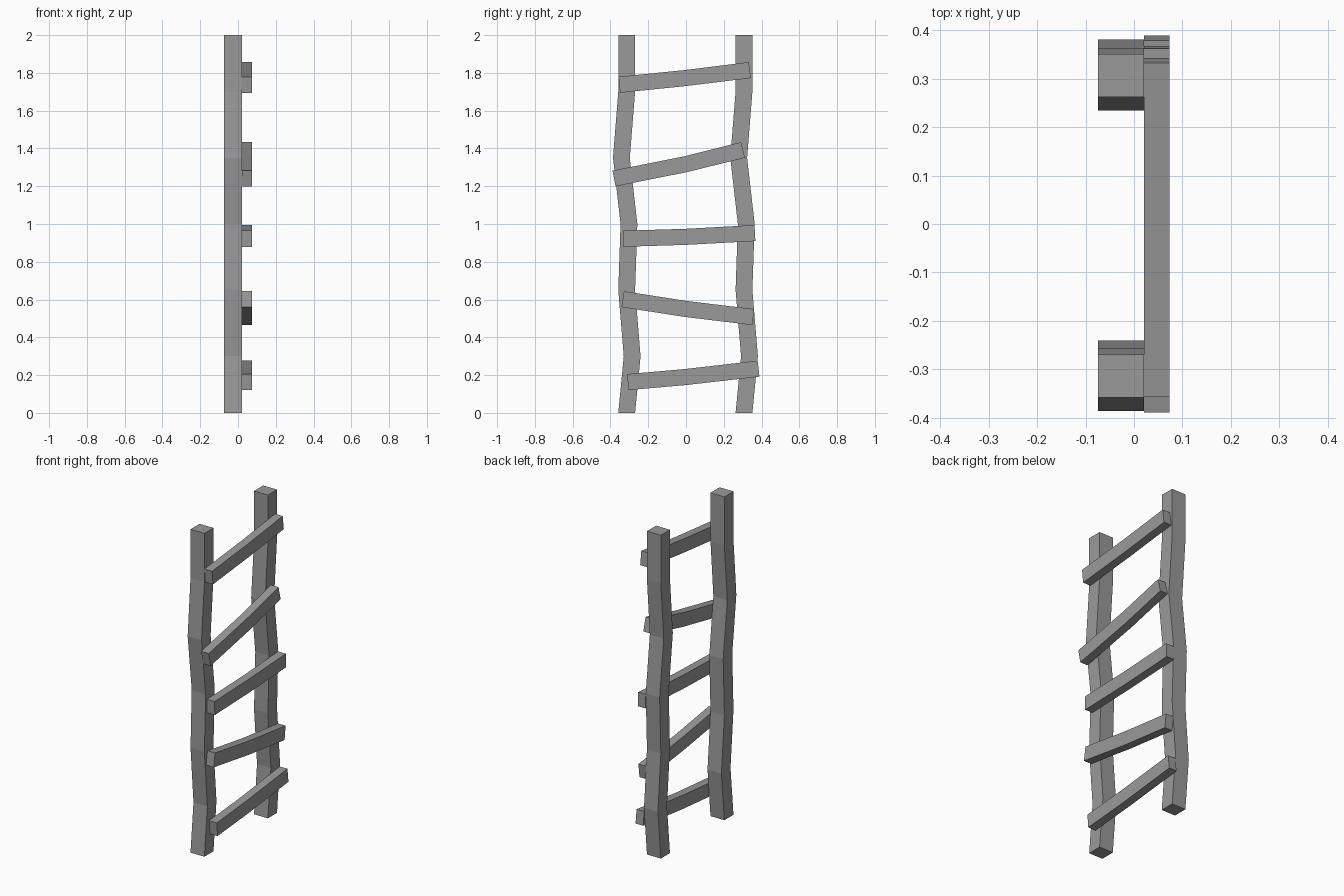
import bpy
import bmesh
from mathutils import Vector

cube = bpy.data.objects.get("Cube")
if cube:
    bpy.data.objects.remove(cube, do_unlink=True)

grey = bpy.data.materials.new("weathered_grey")
grey.use_nodes = True
colour = (0.32, 0.32, 0.32, 1)
grey.diffuse_color = colour
grey.node_tree.nodes["Principled BSDF"].inputs["Base Color"].default_value = colour


def bar(name, path, x0, x1, width, across=None):
    """Sweep a rectangle along a (y, z) path; 'across' fixes the width direction."""
    points = [Vector(p) for p in path]
    bm = bmesh.new()
    rings = []
    for i, p in enumerate(points):
        along = (points[min(i + 1, len(points) - 1)] - points[max(i - 1, 0)]).normalized()
        side = Vector(across) if across else Vector((-along.y, along.x))
        a, b = p - side * width / 2, p + side * width / 2
        rings.append([bm.verts.new((x, q.x, q.y))
                      for x, q in ((x0, a), (x1, a), (x1, b), (x0, b))])
    for low, high in zip(rings, rings[1:]):
        for k in range(4):
            n = (k + 1) % 4
            bm.faces.new((low[k], low[n], high[n], high[k]))
    bm.faces.new(rings[0])
    bm.faces.new(rings[-1])
    bmesh.ops.recalc_face_normals(bm, faces=bm.faces)
    mesh = bpy.data.meshes.new(name)
    bm.to_mesh(mesh)
    bm.free()
    mesh.materials.append(grey)
    obj = bpy.data.objects.new(name, mesh)
    bpy.context.collection.objects.link(obj)


# Two identical crooked rails
rail = [(0, 0), (0.029, 0.3), (0, 0.65), (0.012, 1.0), (-0.028, 1.35), (0, 1.7), (0, 2)]
for name, offset in (("front_rail", -0.314), ("back_rail", 0.307)):
    bar(name, [(y + offset, z) for y, z in rail], -0.074, 0.021, 0.089, (1, 0))

# Slightly bent rungs fixed to the left side of the rails
rungs = [
    ((-0.308, 0.163), (0, 0.19), (0.384, 0.234)),
    ((-0.335, 0.602), (0, 0.55), (0.356, 0.507)),
    ((-0.332, 0.922), (0, 0.932), (0.365, 0.952)),
    ((-0.381, 1.241), (0, 1.317), (0.302, 1.392)),
    ((-0.353, 1.737), (0, 1.773), (0.338, 1.815)),
]
for i, path in enumerate(rungs, 1):
    bar(f"rung_{i}", path, 0.021, 0.073, 0.085)
